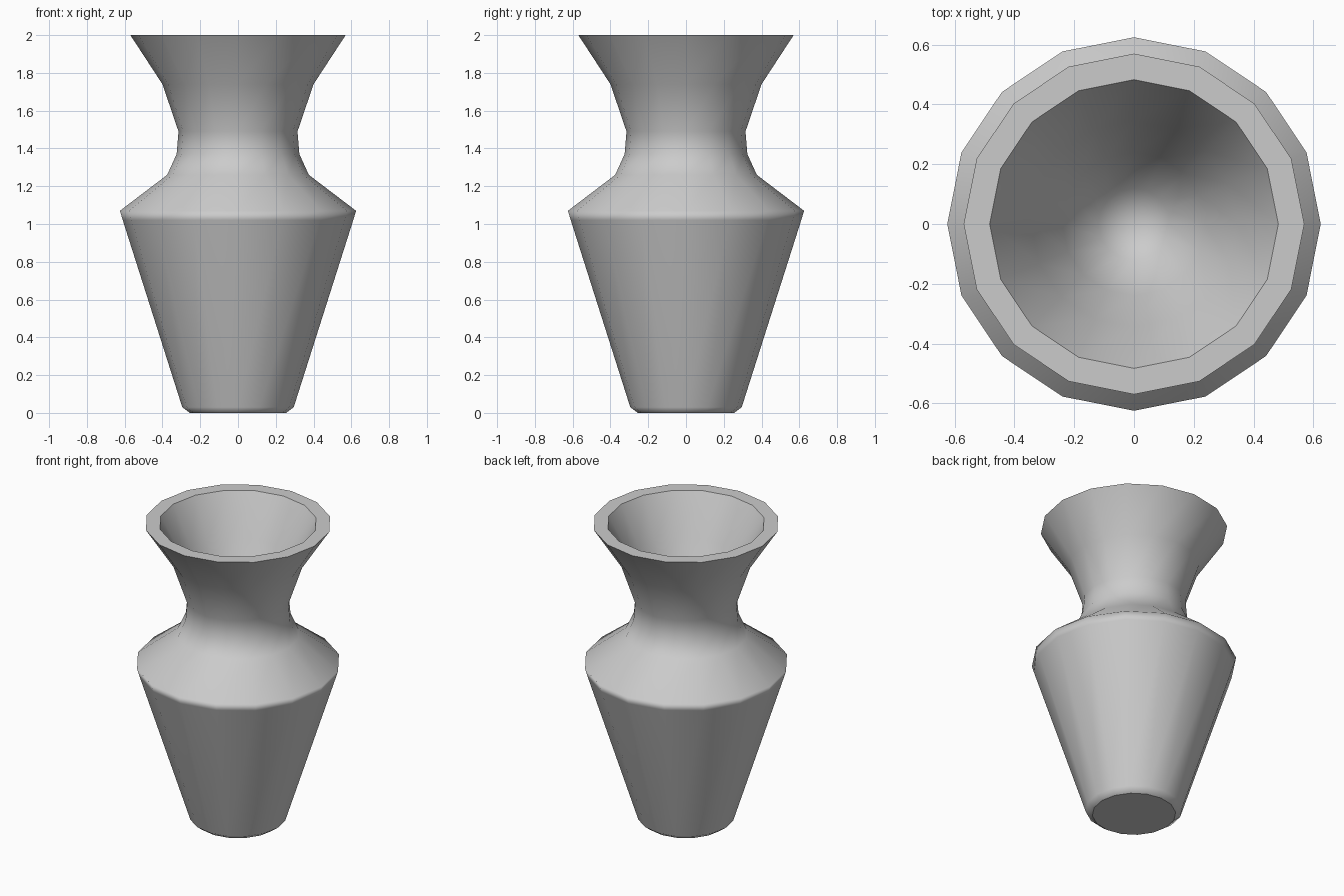
import bpy, bmesh, math

if "Cube" in bpy.data.objects:
    bpy.data.objects.remove(bpy.data.objects["Cube"])

SIDES = 16

# Profile (radius, height): foot, belly, shoulder, neck, flared lip, then the inner bowl
profile = [(0, 0), (0.255, 0), (0.295, 0.03), (0.61, 1.02), (0.625, 1.07),
           (0.375, 1.26), (0.325, 1.37), (0.315, 1.49), (0.40, 1.74), (0.57, 2.0),
           (0.483, 2.0), (0.345, 1.74), (0.24, 1.49), (0.12, 1.36), (0, 1.32)]
sharp_rings = [(0.255, 0), (0.57, 2.0), (0.483, 2.0)]

bm = bmesh.new()


def ring(r, z):
    """One ring of the lathe, or a single vertex on the axis."""
    if r == 0:
        return [bm.verts.new((0, 0, z))] * SIDES
    return [bm.verts.new((r * math.cos(2 * math.pi * i / SIDES),
                          r * math.sin(2 * math.pi * i / SIDES), z))
            for i in range(SIDES)]


# Lathe the profile
rings = [ring(r, z) for r, z in profile]
for a, b in zip(rings, rings[1:]):
    for i in range(SIDES):
        j = (i + 1) % SIDES
        quad = list(dict.fromkeys([a[i], a[j], b[j], b[i]]))
        bm.faces.new(quad).smooth = True
bmesh.ops.recalc_face_normals(bm, faces=bm.faces[:])

# Crisp edges at the foot and around the flat rim
for point in sharp_rings:
    verts = rings[profile.index(point)]
    for i in range(SIDES):
        bm.edges.get((verts[i], verts[(i + 1) % SIDES])).smooth = False

mesh = bpy.data.meshes.new("vase")
bm.to_mesh(mesh)
bm.free()
vase = bpy.data.objects.new("vase", mesh)
bpy.context.collection.objects.link(vase)

# Area-weighted shading keeps the long walls even
weighted = vase.modifiers.new("weighted_normals", 'WEIGHTED_NORMAL')
weighted.keep_sharp = True
